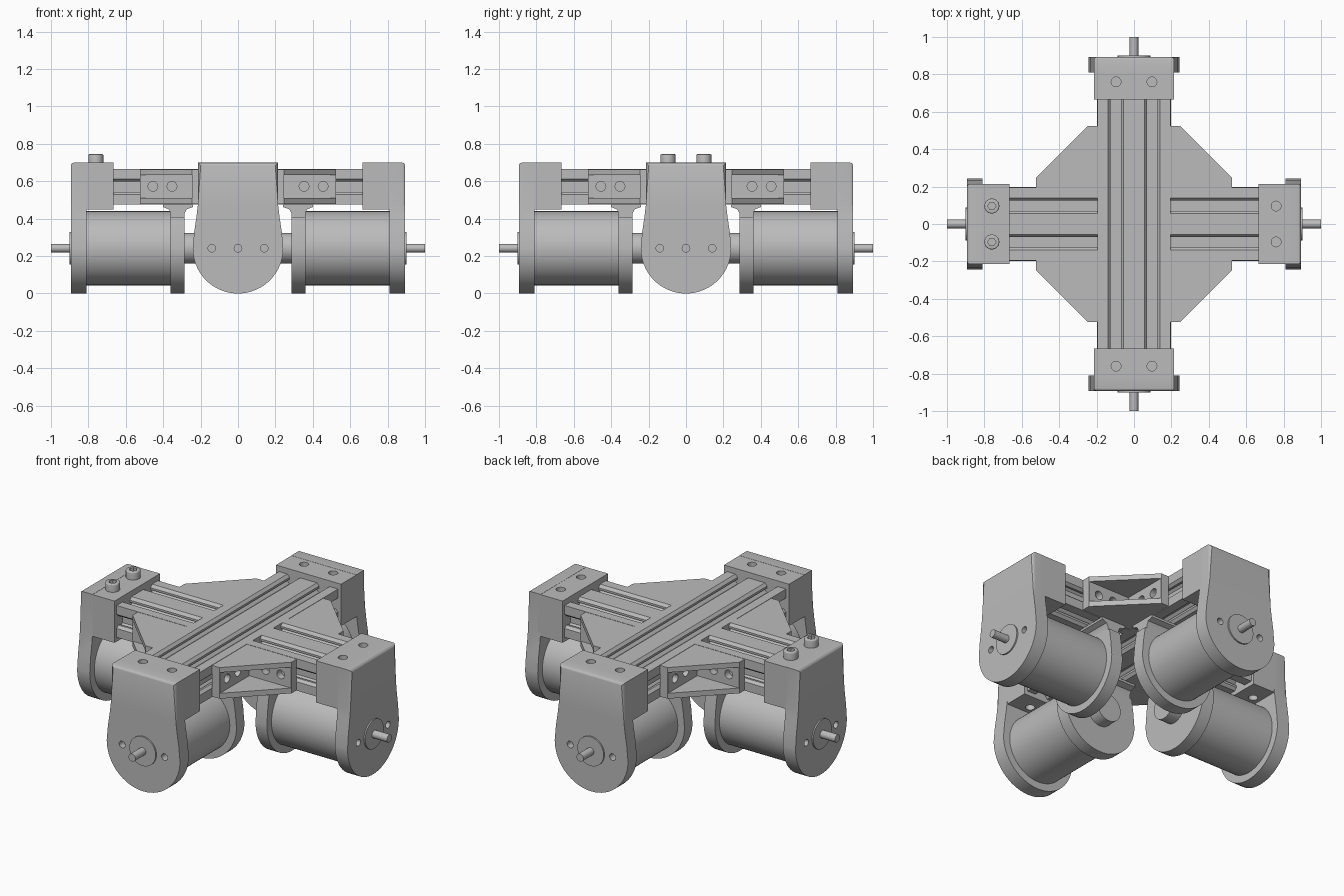
import bpy, bmesh, math
from mathutils import Matrix

if "Cube" in bpy.data.objects:
    bpy.data.objects.remove(bpy.data.objects["Cube"])

grey = bpy.data.materials.new("light_grey")
grey.use_nodes = True
COLOUR = (0.5, 0.5, 0.5, 1)
grey.diffuse_color = COLOUR
grey.node_tree.nodes["Principled BSDF"].inputs["Base Color"].default_value = COLOUR

AXLE = 0.242      # motor axis height
RAIL = 0.57       # rail centre height
made = []


def circle(u, v, r, n=32):
    return [(u + r * math.cos(2 * math.pi * i / n), v + r * math.sin(2 * math.pi * i / n))
            for i in range(n)]


def rect(u0, u1, v0, v1):
    return [(u0, v0), (u1, v0), (u1, v1), (u0, v1)]


def place(axis, p, t):
    u, v = p
    return {"x": (t, u, v), "y": (u, t, v), "z": (u, v, t)}[axis]


def build(name, prisms, round_end=0):
    """Mesh from extruded outlines (axis, outline, start, end); optionally round the far end."""
    bm = bmesh.new()
    for axis, pts, a, b in prisms:
        low = [bm.verts.new(place(axis, p, a)) for p in pts]
        high = [bm.verts.new(place(axis, p, b)) for p in pts]
        bm.faces.new(low)
        cap = bm.faces.new(high)
        for i in range(len(pts)):
            j = (i + 1) % len(pts)
            bm.faces.new((low[i], low[j], high[j], high[i]))
        if round_end:
            bmesh.ops.bevel(bm, geom=list(cap.edges), offset=round_end, segments=3,
                            profile=0.5, affect="EDGES")
    bmesh.ops.recalc_face_normals(bm, faces=bm.faces)
    mesh = bpy.data.meshes.new(name)
    bm.to_mesh(mesh)
    bm.free()
    mesh.materials.append(grey)
    return mesh


def cut(mesh, prisms):
    """Subtract extruded outlines from a mesh."""
    body = bpy.data.objects.new("body", mesh)
    tool = bpy.data.objects.new("cutter", build("cutter", prisms))
    for ob in (body, tool):
        bpy.context.collection.objects.link(ob)
    mod = body.modifiers.new("cut", "BOOLEAN")
    mod.operation, mod.solver, mod.object = "DIFFERENCE", "EXACT", tool
    dg = bpy.context.evaluated_depsgraph_get()
    result = bpy.data.meshes.new_from_object(body.evaluated_get(dg))
    for ob in (body, tool):
        bpy.data.objects.remove(ob)
    return result


def add(name, mesh, turn=0):
    ob = bpy.data.objects.new(name, mesh)
    ob.matrix_world = Matrix.Rotation(turn * math.pi / 2, 4, "Z")
    bpy.context.collection.objects.link(ob)
    made.append(ob)


def rail_outline():
    """Double T-slot section: two slots above and below, one on each side."""
    hw, hh = 0.195, 0.095
    half = [(-0.042, 0), (-0.028, 0.016), (-0.028, 0.028), (-0.05, 0.028), (-0.05, 0.033), (-0.028, 0.055)]
    slot = half + [(-u, d) for u, d in reversed(half)]
    pts = [(-hw, hh)]
    for c in (-hw / 2, hw / 2):
        pts += [(c + u, hh - d) for u, d in slot]
    pts += [(hw, hh)] + [(hw - d, -u) for u, d in slot]
    pts += [(-u, -v) for u, v in pts]
    return [(u, v + RAIL) for u, v in pts]


def plate_outline(top):
    """Round-bottomed plate that narrows towards its straight top."""
    r = 0.242
    arc = [(r * math.cos(a), AXLE + r * math.sin(a))
           for a in (-math.pi * i / 32 for i in range(33))]
    side = [(0.215, top), (0.215, 0.47), (0.222, 0.41), (0.234, 0.33)]
    side = [p for p in side if p[1] <= top]
    return side + arc + [(-u, v) for u, v in reversed(side)]


# Rails: one long, two short
section = rail_outline()
add("long_rail", build("long_rail", [("x", section, -0.84, 0.84)]), 1)
short = build("short_rail", [("x", section, 0.195, 0.84)])
add("short_rail_left", short, 0)
add("short_rail_right", short, 2)

# Outer motor mount: end plate and clamp block
end_plate = cut(build("end_plate", [("x", plate_outline(0.7), 0.81, 0.893)], 0.016),
                [("x", circle(s * 0.14, AXLE, 0.02, 20), 0.85, 0.95) for s in (-1, 1)])
bolts = [circle(0.76, s * 0.096, 0.026, 24) for s in (-1, 1)]
clamp = cut(build("clamp_block", [("x", rect(-0.215, 0.215, 0.45, 0.699), 0.665, 0.83)]),
            [("z", c, a, b) for c in bolts for a, b in ((0.62, 0.75), (0.4, 0.5))])

# Inner motor mount: ring plate with a flared foot under the rail
foot = [(0.285, 0.4), (0.36, 0.4), (0.36, 0.43), (0.37, 0.45), (0.4, 0.462), (0.4, 0.476),
        (0.24, 0.476), (0.24, 0.462), (0.275, 0.45), (0.285, 0.43)]
inner_plate = build("inner_plate", [("x", plate_outline(0.41), 0.285, 0.36),
                                    ("y", foot, -0.21, 0.21)])

# Motor with bosses and shaft
motor = build("motor", [("x", circle(0, AXLE, 0.198, 64), 0.35, 0.82)])
bosses = build("motor_boss", [("x", circle(0, AXLE, 0.082, 40), 0.21, 0.3),
                              ("x", circle(0, AXLE, 0.087, 40), 0.88, 0.901)])
shaft = build("shaft", [("x", circle(0, AXLE, 0.023, 24), 0.88, 1.0)])

# Corner bracket: hollow triangular gusset, open on the diagonal
gusset = [(0.196, 0.196), (0.525, 0.196), (0.525, 0.245), (0.245, 0.525), (0.196, 0.525)]
bracket = cut(build("bracket", [("z", gusset, 0.478, 0.664)]),
              [("z", [(0.247, 0.247), (0.6, 0.247), (0.247, 0.6)], 0.51, 0.634)])
bracket = cut(bracket, [(ax, circle(t, RAIL + 0.003, 0.026, 24), 0.205, 0.26)
                        for ax in "xy" for t in (0.353, 0.455)])

parts = {"end_plate": end_plate, "clamp_block": clamp, "inner_plate": inner_plate,
         "motor": motor, "motor_bosses": bosses, "shaft": shaft, "corner_bracket": bracket}
for turn, side in enumerate(("left", "back", "right", "front")):
    for name, mesh in parts.items():
        add(f"{name}_{side}", mesh, turn)

# Socket screws on the right-hand clamp
screws = build("socket_screws", [("z", c, 0.69, 0.745) for c in
                                 (circle(0.76, s * 0.096, 0.04, 32) for s in (-1, 1))], 0.006)
screws = cut(screws, [("z", circle(0.76, s * 0.096, 0.022, 6), 0.715, 0.8) for s in (-1, 1)])
add("socket_screws", screws, 2)

# Smooth the curved surfaces, keep edges crisp
for ob in bpy.context.selected_objects:
    ob.select_set(False)
for ob in made:
    ob.select_set(True)
bpy.context.view_layer.objects.active = made[0]
bpy.ops.object.shade_smooth_by_angle(angle=math.radians(30))
